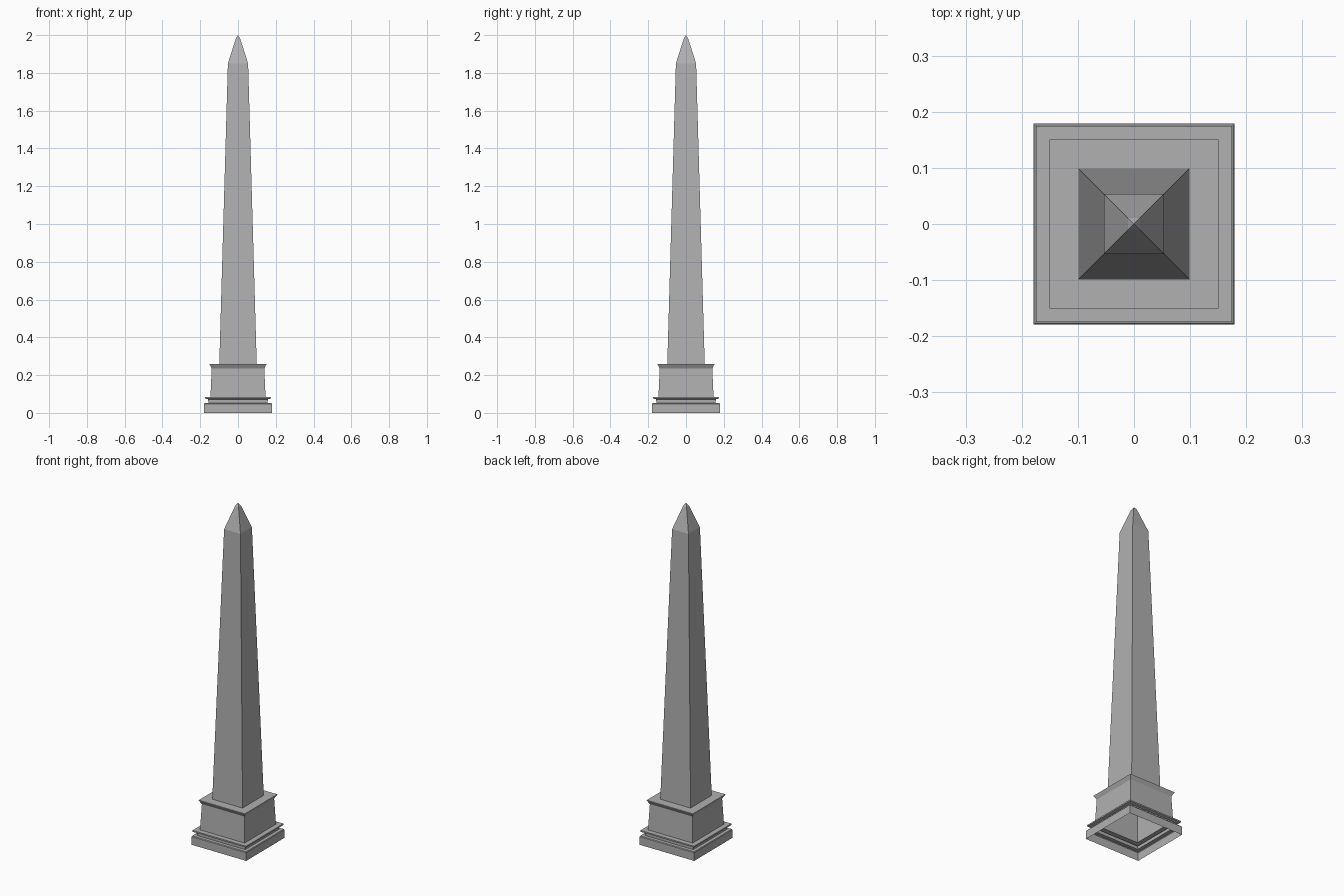
import bpy, bmesh

if "Cube" in bpy.data.objects:
    bpy.data.objects.remove(bpy.data.objects["Cube"])

# darker grey stone
stone = bpy.data.materials.new("stone")
stone.diffuse_color = (0.44, 0.44, 0.44, 1)
stone.use_nodes = True
stone.node_tree.nodes["Principled BSDF"].inputs["Base Color"].default_value = stone.diffuse_color


def square_loft(name, profile, tip=None):
    """Stack square rings given as (half width, z); optionally close to a point."""
    bm = bmesh.new()
    rings = []
    for h, z in profile:
        rings.append([bm.verts.new((sx * h, sy * h, z))
                      for sx, sy in ((-1, -1), (1, -1), (1, 1), (-1, 1))])
    for a, b in zip(rings, rings[1:]):
        for i in range(4):
            j = (i + 1) % 4
            bm.faces.new((a[i], a[j], b[j], b[i]))
    if tip is not None:
        t = bm.verts.new((0, 0, tip))
        for i in range(4):
            bm.faces.new((rings[-1][i], rings[-1][(i + 1) % 4], t))
    me = bpy.data.meshes.new(name)
    bm.to_mesh(me)
    bm.free()
    me.materials.append(stone)
    ob = bpy.data.objects.new(name, me)
    bpy.context.collection.objects.link(ob)
    return ob


# stepped plinth, hollow underneath
square_loft("plinth", [
    (0.179, 0.0), (0.179, 0.048), (0.176, 0.052), (0.157, 0.052),
    (0.158, 0.072), (0.175, 0.076), (0.175, 0.084), (0.146, 0.084)])

# pedestal block with flared cornice and flat ledge
square_loft("pedestal", [
    (0.146, 0.084), (0.139, 0.236),
    (0.151, 0.257), (0.151, 0.26), (0.099, 0.26)])

# tapering shaft
square_loft("shaft", [(0.099, 0.26), (0.0535, 1.85)])

# pointed cap with blunted tip
square_loft("cap", [(0.0535, 1.85), (0.011, 1.983)], tip=2.0)
